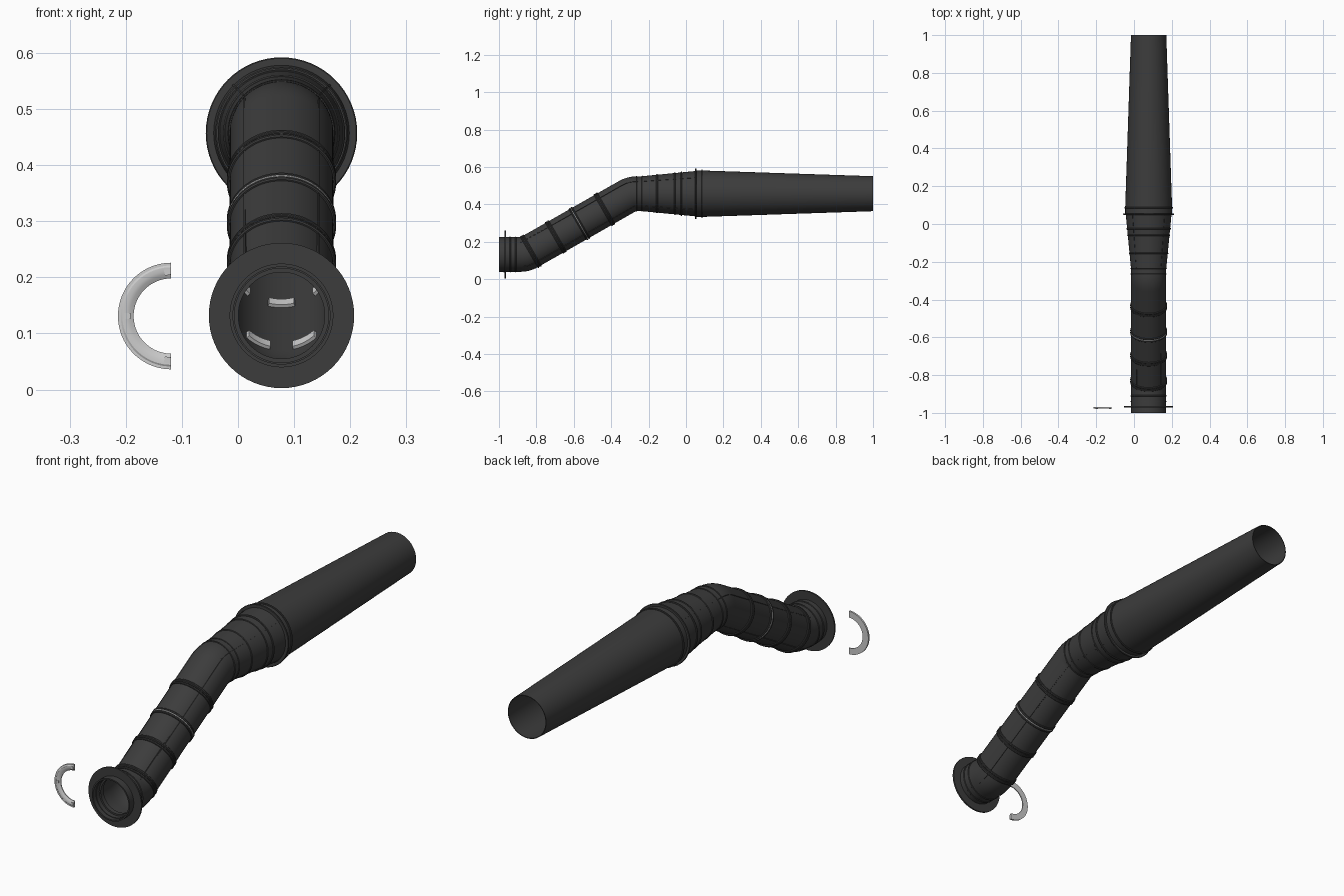
import bpy, bmesh
from math import sin, cos, pi, radians
from mathutils import Vector

if "Cube" in bpy.data.objects:
    bpy.data.objects.remove(bpy.data.objects["Cube"])

CX = 0.0775            # pipe centre line in x
R = 0.0925             # main pipe radius
A = radians(30)        # slope of the middle run

black = bpy.data.materials.new("black_plastic")
black.diffuse_color = (0.045, 0.045, 0.045, 1)
black.use_nodes = True
black.node_tree.nodes["Principled BSDF"].inputs["Base Color"].default_value = black.diffuse_color


def loft(name, stations, mat=black, cx=CX, start=0.0, span=2 * pi, n=64):
    """Closed loop of stations (y, z, tilt, radius), swept around the pipe axis."""
    bm = bmesh.new()
    full = span > 2 * pi - 0.01
    cols = []
    for i in range(n if full else n + 1):
        p = start + span * i / n
        cols.append([bm.verts.new((cx + r * cos(p), y - r * sin(p) * sin(a),
                                   z + r * sin(p) * cos(a)))
                     for y, z, a, r in stations])
    m = len(stations)
    for i in range(n):
        c, d = cols[i], cols[(i + 1) % len(cols)]
        for j in range(m):
            k = (j + 1) % m
            bm.faces.new((c[j], c[k], d[k], d[j]))
    if not full:
        bm.faces.new(cols[0])
        bm.faces.new(cols[-1])
    bmesh.ops.recalc_face_normals(bm, faces=bm.faces)
    me = bpy.data.meshes.new(name)
    bm.to_mesh(me)
    bm.free()
    ob = bpy.data.objects.new(name, me)
    bpy.context.collection.objects.link(ob)
    if mat:
        me.materials.append(mat)
    bpy.ops.object.select_all(action='DESELECT')
    ob.select_set(True)
    bpy.context.view_layer.objects.active = ob
    bpy.ops.object.shade_smooth_by_angle(angle=radians(30))
    return ob


def band(name, y, z, a, profile, **kw):
    """Ring at one place on the path; profile is (offset along axis, radius)."""
    return loft(name, [(y + o * cos(a), z + o * sin(a), a, r) for o, r in profile], **kw)


def box(w, r0, r1):
    return [(-w / 2, r0), (-w / 2, r1), (w / 2, r1), (w / 2, r0)]


def bead(w, r0, r1):
    b = w * 0.25
    return [(-w / 2, r0), (-w / 2, r1 - b), (-w / 2 + b, r1),
            (w / 2 - b, r1), (w / 2, r1 - b), (w / 2, r0)]


def shell(path, wall):
    return path + [(y, z, a, r - wall) for y, z, a, r in reversed(path)]


# Centre lines: lower bend, sloped run, upper bend
ZL, ZU, BR = 0.132, 0.457, 0.095
lower = [(-0.885 + BR * sin(A * t / 6), ZL + BR - BR * cos(A * t / 6), A * t / 6, R)
         for t in range(7)]
upper = [(-0.265 - BR * sin(A * t / 6), ZU - BR + BR * cos(A * t / 6), A * t / 6, R)
         for t in range(6, -1, -1)]


def cone_r(y):
    return R + (0.121 - R) * (y + 0.24) / 0.285


# Main pipe shells
loft("inlet_and_bends", shell([(-1, ZL, 0, R)] + lower + upper + [(-0.24, ZU, 0, R)], 0.006))
loft("widening_cone", shell([(-0.245, ZU, 0, R), (0.06, ZU, 0, 0.122)], 0.005))
loft("long_tapered_pipe", shell([(0.05, ZU, 0, 0.124), (0.09, ZU, 0, 0.124),
                                 (1, ZU, 0, 0.0935)], 0.003))

# Inlet flange, mouth collars and inlet ribs
band("inlet_flange", -0.967, ZL, 0, box(0.007, 0.088, 0.1295))
band("mouth_collar", -0.95, ZL, 0,
     [(-0.03, 0.089), (-0.03, 0.084), (-0.01, 0.084), (-0.01, 0.077), (0.01, 0.077), (0.01, 0.089)])
for y in (-0.94, -0.91):
    band("inlet_rib", y, ZL, 0, bead(0.007, 0.088, 0.0955))

# Seams on the sloped run: outer bead, grey gasket and inner clips
(y0, z0), (y1, z1) = lower[-1][:2], upper[0][:2]
for i in range(4):
    t = (0.015, 0.27, 0.51, 0.765)[i]
    y, z = y0 + (y1 - y0) * t, z0 + (z1 - z0) * t
    for o in (-0.007, 0.007):
        band("seam_bead", y + o * cos(A), z + o * sin(A), A, bead(0.009, 0.088, 0.0975))
    band("seam_gasket", y, z, A, box(0.004, 0.088, 0.0968), mat=None if i == 2 else black)
    for k in range(6):
        mid = -pi / 2 + k * pi / 3 + (pi / 6 if i % 2 == 0 else 0)
        band("inner_clip", y, z, A, box(0.02, 0.080, 0.0875), mat=None,
             start=mid - radians(16), span=radians(32), n=8)

# Ribs on the cone
for y, w, h in ((-0.265, 0.006, 0.003), (-0.235, 0.006, 0.003), (-0.155, 0.01, 0.003),
                (-0.06, 0.007, 0.003), (-0.025, 0.009, 0.004)):
    r = max(cone_r(y), R)
    band("cone_rib", y, ZU, 0, bead(w, r - 0.006, r + h))

# Double clamp flange where the long pipe begins
for y in (0.052, 0.086):
    band("clamp_flange", y, ZU, 0, bead(0.007, 0.118, 0.135 if y < 0.06 else 0.129))

# Four thin lengthwise ribs
line = lower + upper + [(-0.24, ZU, 0, R), (0.05, ZU, 0, 0.1215)]
for k in range(4):
    mid = pi / 4 + k * pi / 2
    path = [(y, z, a, r + 0.0015) for y, z, a, r in line]
    loft("length_rib", shell(path, 0.004), start=mid - 0.015, span=0.03, n=1)

# Loose grey half ring beside the inlet
HX = -0.119
band("spare_half_ring", -0.973, ZL - 0.001, 0,
     [(0.005, 0.067), (0.001, 0.067), (-0.003, 0.074), (-0.005, 0.080), (-0.005, 0.087),
      (-0.003, 0.090), (-0.003, 0.095), (0.005, 0.095)],
     mat=None, cx=HX, start=pi / 2, span=pi, n=40)
for deg in (95, 180, 265):
    band("half_ring_tab", -0.978, ZL - 0.001, 0, box(0.002, 0.073, 0.084),
         mat=None, cx=HX, start=radians(deg - 4), span=radians(8), n=2)
